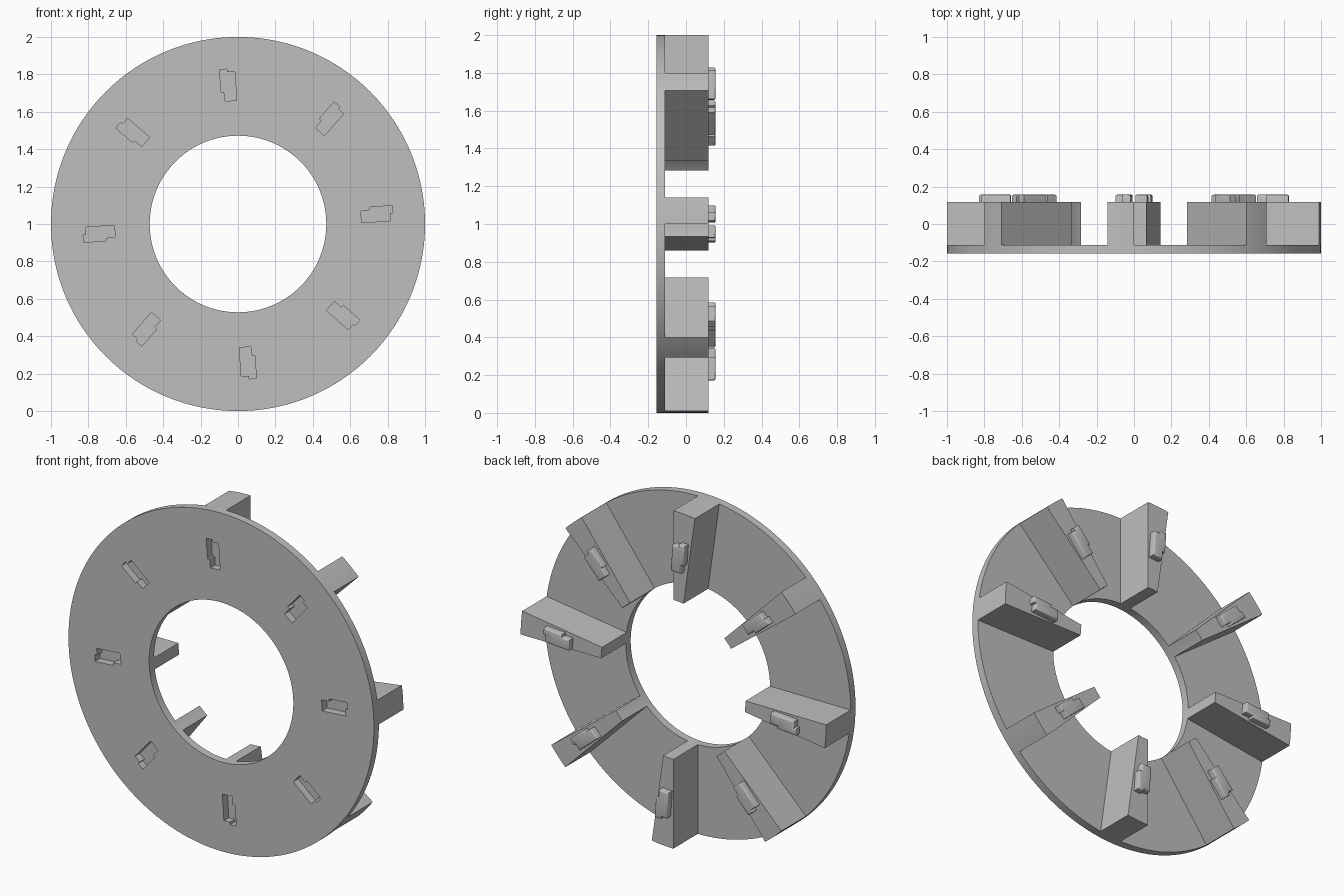
import bpy, bmesh
from math import sin, cos, pi, radians

cube = bpy.data.objects.get("Cube")
if cube:
    bpy.data.objects.remove(cube, do_unlink=True)

OUTER, INNER = 1.0, 0.472
FRONT, PLATE_BACK, RIB_BACK, TAB_BACK = -0.157, -0.111, 0.118, 0.157
RIBS, RIB_ANGLE, SEGMENTS = 8, radians(8.1), 160

grey = bpy.data.materials.new("grey")
grey.use_nodes = True
grey.diffuse_color = (0.52, 0.52, 0.52, 1)
grey.node_tree.nodes["Principled BSDF"].inputs["Base Color"].default_value = grey.diffuse_color


def polar(r, a):
    """Point on the disc, measured from its centre."""
    return r * cos(a), 1 + r * sin(a)


def add_prism(bm, outline, y0, y1):
    """Extrude an x-z outline from y0 to y1 and return the back edges."""
    front = [bm.verts.new((x, y0, z)) for x, z in outline]
    back = [bm.verts.new((x, y1, z)) for x, z in outline]
    bm.faces.new(front)
    cap = bm.faces.new(back)
    n = len(outline)
    for i in range(n):
        j = (i + 1) % n
        bm.faces.new((front[i], front[j], back[j], back[i]))
    return list(cap.edges)


def finish(bm, name):
    bmesh.ops.recalc_face_normals(bm, faces=bm.faces[:])
    mesh = bpy.data.meshes.new(name)
    bm.to_mesh(mesh)
    bm.free()
    mesh.materials.append(grey)
    obj = bpy.data.objects.new(name, mesh)
    bpy.context.collection.objects.link(obj)
    return obj


def activate(obj):
    bpy.ops.object.select_all(action="DESELECT")
    obj.select_set(True)
    bpy.context.view_layer.objects.active = obj


# Stepped key shape shared by the tabs and slots: (along radius, across)
KEY = [(0.66, -0.04), (0.815, -0.04), (0.815, 0), (0.83, 0),
       (0.83, 0.04), (0.71, 0.04), (0.71, 0.024), (0.66, 0.024)]


def key_outline(a):
    return [(r * cos(a) - t * sin(a), 1 + r * sin(a) + t * cos(a)) for r, t in KEY]


# Flat ring plate
bm = bmesh.new()
rings = []
for i in range(SEGMENTS):
    a = 2 * pi * i / SEGMENTS
    corners = []
    for r, y in ((INNER, FRONT), (OUTER, FRONT), (OUTER, PLATE_BACK), (INNER, PLATE_BACK)):
        x, z = polar(r, a)
        corners.append(bm.verts.new((x, y, z)))
    rings.append(corners)
for i in range(SEGMENTS):
    p, q = rings[i], rings[(i + 1) % SEGMENTS]
    for k in range(4):
        m = (k + 1) % 4
        bm.faces.new((p[k], p[m], q[m], q[k]))
plate = finish(bm, "ring_plate")

# Slots through the plate, closed off by the ribs behind
bm = bmesh.new()
for i in range(RIBS):
    add_prism(bm, key_outline(2 * pi * i / RIBS + RIB_ANGLE / 2), FRONT - 0.05, PLATE_BACK + 0.05)
cutter = finish(bm, "slot_cutter")
cutter.hide_render = True
activate(plate)
cut = plate.modifiers.new("slots", "BOOLEAN")
cut.operation = "DIFFERENCE"
cut.solver = "EXACT"
cut.object = cutter
bpy.ops.object.modifier_apply(modifier=cut.name)
bpy.data.objects.remove(cutter, do_unlink=True)
bpy.ops.object.shade_smooth_by_angle(angle=radians(30))

# Wedge ribs on the back, each with a raised tab
for i in range(RIBS):
    start = 2 * pi * i / RIBS
    steps = [start + RIB_ANGLE * k / 4 for k in range(5)]
    outline = [polar(OUTER, a) for a in steps] + [polar(INNER, a) for a in reversed(steps)]
    bm = bmesh.new()
    add_prism(bm, outline, PLATE_BACK, RIB_BACK)
    rib = finish(bm, f"rib_{i + 1}")
    activate(rib)
    bpy.ops.object.shade_smooth_by_angle(angle=radians(30))

    bm = bmesh.new()
    rim = add_prism(bm, key_outline(start + RIB_ANGLE / 2), RIB_BACK - 0.005, TAB_BACK)
    bmesh.ops.recalc_face_normals(bm, faces=bm.faces[:])
    bmesh.ops.bevel(bm, geom=rim, offset=0.009, segments=3, profile=0.5, affect="EDGES")
    tab = finish(bm, f"tab_{i + 1}")
    activate(tab)
    bpy.ops.object.shade_smooth_by_angle(angle=radians(35))
